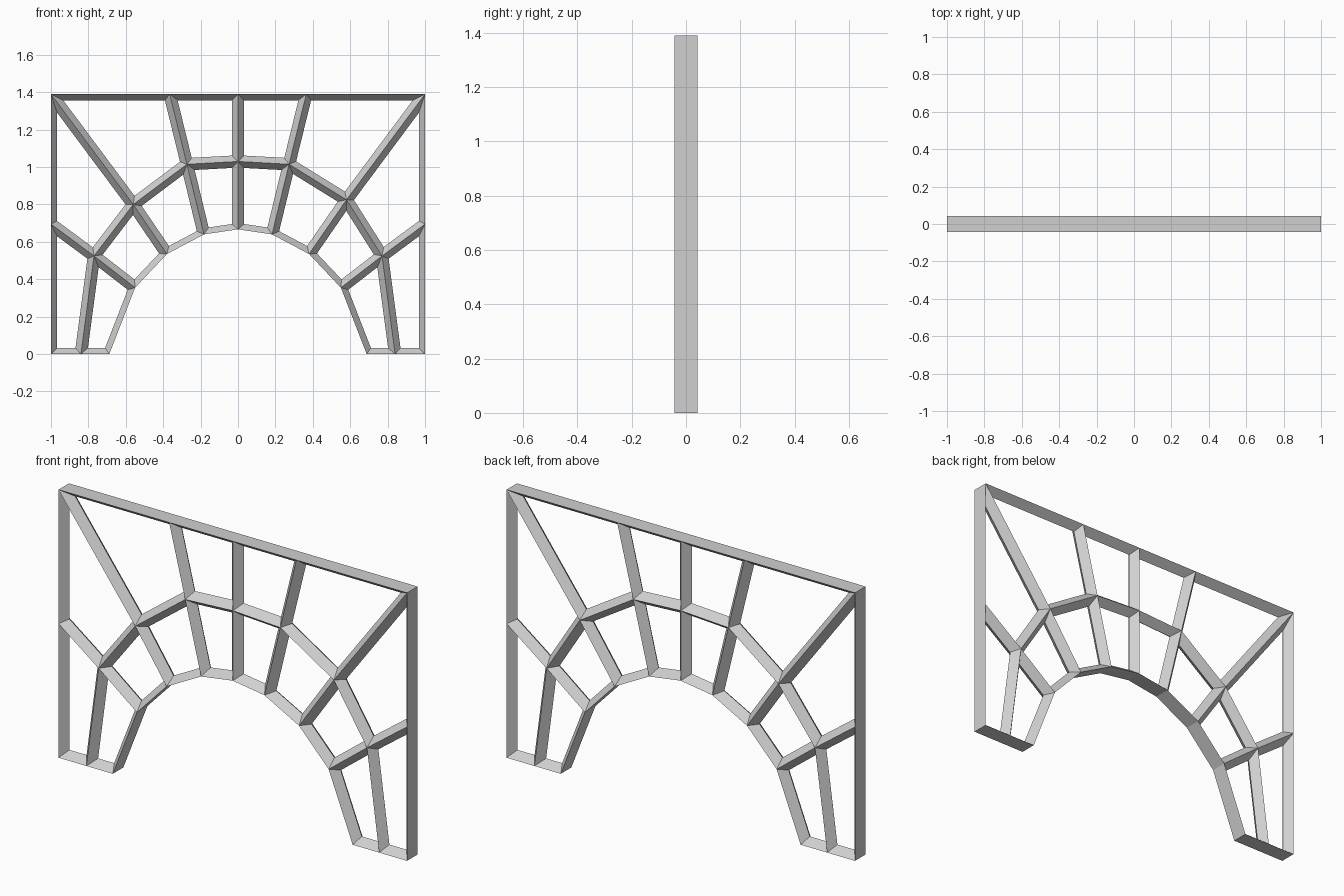
import bpy
import bmesh
from mathutils import Vector

cube = bpy.data.objects.get("Cube")
if cube:
    bpy.data.objects.remove(cube, do_unlink=True)

HALF_DEPTH = 0.043   # ridge height in front of and behind the centre plane
BAR = 0.033          # half width of a bar

# One material
grey = bpy.data.materials.new("plain grey")
grey.use_nodes = True
grey.diffuse_color = (0.63, 0.63, 0.63, 1)
grey.node_tree.nodes["Principled BSDF"].inputs["Base Color"].default_value = grey.diffuse_color


def mirrored(half):
    """Extend a foot-to-crown row of (x, z) nodes over to the other side."""
    row = [Vector(p) for p in half]
    return row + [Vector((-p.x, p.y)) for p in reversed(row[:-1])]


# Rows of nodes from the right foot over the crown to the left foot
outer = mirrored([(-1, 0), (-1, 0.695), (-1, 1.39), (-0.365, 1.39), (0, 1.39)])
middle = mirrored([(-0.84, 0), (-0.77, 0.525), (-0.56, 0.8), (-0.273, 1.015), (0, 1.03)])
inner = mirrored([(-0.688, 0), (-0.55, 0.355), (-0.38, 0.535), (-0.182, 0.64), (0, 0.667)])
middle[6] = Vector((0.58, 0.825))   # this joint sits a little further out
rows = [outer, middle, inner]
columns = len(outer)

bm = bmesh.new()

# Front and back ridge vertices at every node
front = [[bm.verts.new((p.x, -HALF_DEPTH, p.y)) for p in row] for row in rows]
back = [[bm.verts.new((p.x, HALF_DEPTH, p.y)) for p in row] for row in rows]


def inset_corners(points):
    """Shrink a polygon evenly; its corners lie on the centre plane."""
    corners = []
    centre = sum(points, Vector((0, 0))) / len(points)
    for i, p in enumerate(points):
        normals = []
        for a, b in ((points[i - 1], p), (p, points[(i + 1) % len(points)])):
            n = Vector((a.y - b.y, b.x - a.x)).normalized()
            normals.append(n if n.dot(centre - a) > 0 else -n)
        n1, n2 = normals
        q = p + (n1 + n2) * BAR / (1 + n1.dot(n2))
        corners.append(bm.verts.new((q.x, 0, q.y)))
    return corners


# Sloping bar sides around every opening, closed flat along the outline
for r in range(len(rows) - 1):
    for c in range(columns - 1):
        cell = [(r, c), (r, c + 1), (r + 1, c + 1), (r + 1, c)]
        hole = inset_corners([rows[i][j] for i, j in cell])
        for k in range(4):
            n = (k + 1) % 4
            (r1, c1), (r2, c2) = cell[k], cell[n]
            bm.faces.new((front[r1][c1], front[r2][c2], hole[n], hole[k]))
            bm.faces.new((back[r2][c2], back[r1][c1], hole[k], hole[n]))
            on_edge = (r1 == r2 and r1 in (0, len(rows) - 1)) or \
                      (c1 == c2 and c1 in (0, columns - 1))
            if on_edge:
                bm.faces.new((front[r2][c2], front[r1][c1], back[r1][c1], back[r2][c2]))

bmesh.ops.recalc_face_normals(bm, faces=bm.faces)
mesh = bpy.data.meshes.new("arch_lattice")
bm.to_mesh(mesh)
bm.free()
mesh.materials.append(grey)
lattice = bpy.data.objects.new("arch_lattice", mesh)
bpy.context.collection.objects.link(lattice)
